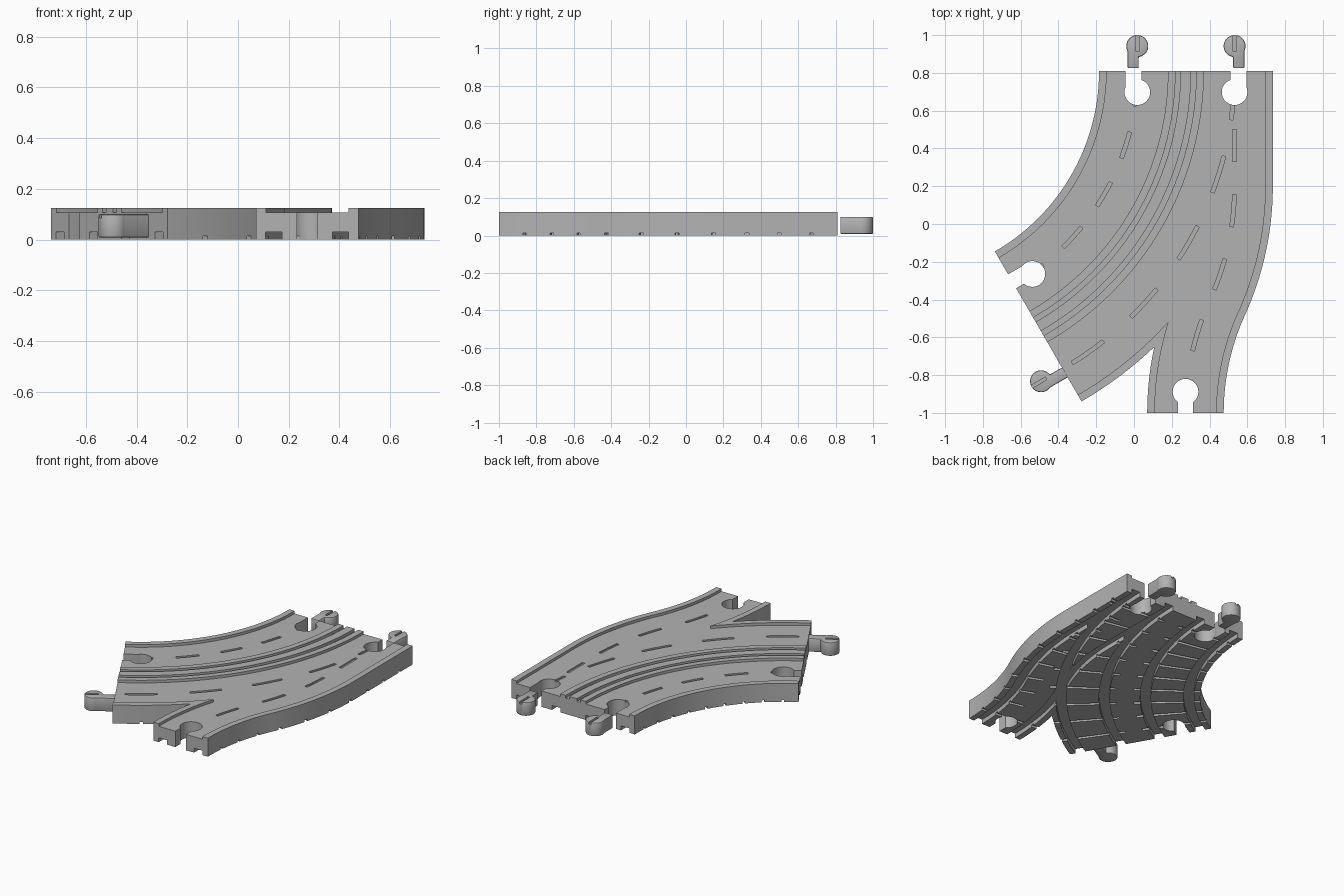
import bpy, bmesh, math
from mathutils import Vector

cube = bpy.data.objects.get("Cube")
if cube:
    bpy.data.objects.remove(cube, do_unlink=True)

grey = bpy.data.materials.new("light_grey_plastic")
grey.use_nodes = True
grey.diffuse_color = (0.45, 0.45, 0.45, 1)
grey.node_tree.nodes["Principled BSDF"].inputs["Base Color"].default_value = grey.diffuse_color

# Main dimensions
TOP, FLOOR, WALL = 0.125, 0.107, 0.04
HALF = 0.2025                          # half of a lane's width
CENTRE = Vector((-1.288, 0.81))        # centre of the sixty degree bend
SWEEP = math.radians(60)
R_IN, R_GAP0, R_GAP1, R_OUT = 1.103, 1.508, 1.618, 2.02
LANE_A, LANE_B = R_IN + HALF, R_GAP1 + HALF
S_ANGLE = 2 * math.atan(0.26 / 1.2)    # S-bend of the branch lane
S_R = 0.6 / math.sin(S_ANGLE)
S_STRAIGHT = 0.61
S_LEN = S_STRAIGHT + 2 * S_R * S_ANGLE


def steps(a, b, n):
    return [a + (b - a) * i / n for i in range(n + 1)]


def bend(angle, r):
    """Point on the curved road, angle measured from the back end."""
    return CENTRE + Vector((math.cos(angle), -math.sin(angle))) * r


def branch(s, off):
    """Point at distance s along the branch lane, shifted sideways by off."""
    if s < S_STRAIGHT:
        return Vector((0.5325 + off, 0.81 - s))
    if s > S_LEN:
        return Vector((0.2725 + off, -1 - (s - S_LEN)))
    a = (s - S_STRAIGHT) / S_R
    if a < S_ANGLE:
        return Vector((0.5325 - S_R, 0.2)) + Vector((math.cos(a), -math.sin(a))) * (S_R + off)
    a = (S_LEN - s) / S_R
    return Vector((0.2725 + S_R, -1)) - Vector((math.cos(a), -math.sin(a))) * (S_R - off)


def strip(path, a, b, lo, hi, n):
    """Band that follows a path between two sideways offsets."""
    ts = steps(a, b, n)
    return [path(t, lo) for t in ts] + [path(t, hi) for t in reversed(ts)]


def forked(r0, r1, half, ext):
    """Outline of the bend joined to the branch lane."""
    angles = steps(-ext, SWEEP + ext, 64)
    ss = steps(-ext, S_LEN + ext, 150)
    left = [p for p in (branch(s, -half) for s in ss) if (p - CENTRE).length > r1]
    d = left[0] - CENTRE
    fork = math.atan2(-d.y, d.x)
    return ([bend(a, r0) for a in angles]
            + [bend(a, r1) for a in reversed(angles) if a > fork + 0.002]
            + left + [branch(s, half) for s in reversed(ss)])


def keyhole(centre, out, side, r, lo, hi, length):
    """Round head with a neck running from it in direction out."""
    a0 = math.acos(hi / r)
    a1 = math.acos(lo / r) - 2 * math.pi
    pts = [(r * math.cos(a), r * math.sin(a)) for a in steps(a0, a1, 36)]
    pts += [(lo, length), (hi, length)]
    return [centre + side * u + out * v for u, v in pts]


def prisms(name, outlines, z0, z1):
    """One object made of upright prisms."""
    bm = bmesh.new()
    for pts in outlines:
        face = bm.faces.new([bm.verts.new((p.x, p.y, z0)) for p in pts])
        new = bmesh.ops.extrude_face_region(bm, geom=[face])["geom"]
        bmesh.ops.translate(bm, vec=(0, 0, z1 - z0),
                            verts=[v for v in new if isinstance(v, bmesh.types.BMVert)])
    bmesh.ops.recalc_face_normals(bm, faces=bm.faces)
    mesh = bpy.data.meshes.new(name)
    bm.to_mesh(mesh)
    bm.free()
    mesh.materials.append(grey)
    obj = bpy.data.objects.new(name, mesh)
    bpy.context.collection.objects.link(obj)
    return obj


def activate(obj):
    bpy.ops.object.select_all(action='DESELECT')
    obj.select_set(True)
    bpy.context.view_layer.objects.active = obj


def cut(obj, outlines, z0, z1):
    cutter = prisms("cutter", outlines, z0, z1)
    cutter.hide_render = True
    mod = obj.modifiers.new("cut", 'BOOLEAN')
    mod.operation, mod.solver, mod.object = 'DIFFERENCE', 'EXACT', cutter
    activate(obj)
    bpy.ops.object.modifier_apply(modifier=mod.name)
    bpy.data.objects.remove(cutter, do_unlink=True)


def finish(obj):
    activate(obj)
    bpy.ops.object.shade_smooth_by_angle(angle=math.radians(30))


# Road body
road = prisms("road", [forked(R_IN, R_OUT, HALF, 0)], 0, TOP)
EXT = 0.01
A0, A1 = -EXT, SWEEP + EXT

# Sunken lane floors and the two thin grooves between the lanes
cut(road, [forked(R_GAP1 + WALL, R_OUT - WALL, HALF - WALL, EXT),
           strip(bend, A0, A1, R_IN + WALL, R_GAP0 - WALL, 64),
           strip(bend, A0, A1, R_GAP0, R_GAP0 + 0.026, 64),
           strip(bend, A0, A1, R_GAP1 - 0.028, R_GAP1, 64)], FLOOR, TOP + 0.05)

# Engraved centre dashes
dashes = []
for i in range(5):
    mid = math.radians(5 + 12.5 * i)
    for r in (LANE_A, LANE_B):
        dashes.append(strip(bend, mid - 0.055, mid + 0.055, r - 0.01, r + 0.01, 4))
for i in range(4):
    s = 0.31 + 0.345 * i
    dashes.append(strip(branch, s, s + 0.17, -0.01, 0.01, 4))
cut(road, dashes, FLOOR - 0.01, TOP + 0.05)

# Wheel grooves underneath
TRACK, GROOVE = 0.132, 0.032
cut(road, [strip(bend, A0, A1, r + k * TRACK - GROOVE, r + k * TRACK + GROOVE, 64)
           for r in (LANE_A, LANE_B) for k in (-1, 1)], -0.05, 0.03)
cut(road, [strip(branch, -EXT, S_LEN + EXT, k * TRACK - GROOVE, k * TRACK + GROOVE, 80)
           for k in (-1, 1)], -0.05, 0.0295)

# Cross grooves underneath
ties = []
for i in range(9):
    mid = math.radians(5 + 6.25 * i)
    for r in (LANE_A, LANE_B):
        w = 0.01 / r
        ties.append(strip(bend, mid - w, mid + w, r - HALF - 0.002, r + HALF + 0.002, 1))
cut(road, ties, -0.05, 0.014)
ties = []
for i in range(10):
    s = 0.14 + 0.172 * i
    outside = (branch(s, -HALF) - CENTRE).length > R_OUT
    ties.append(strip(branch, s - 0.01, s + 0.01, -HALF - 0.01 if outside else 0, HALF + 0.01, 1))
cut(road, ties, -0.05, 0.0135)

# Lane ends: position, outward direction, sideways direction
X, Y = Vector((1, 0)), Vector((0, 1))
END_OUT = Vector((-math.sin(SWEEP), -math.cos(SWEEP)))
END_SIDE = Vector((math.cos(SWEEP), -math.sin(SWEEP)))
back_a = (bend(0, LANE_A), Y, X)
back_b = (bend(0, LANE_B), Y, -X)
front_a = (bend(SWEEP, LANE_A), END_OUT, END_SIDE)
front_b = (bend(SWEEP, LANE_B), END_OUT, -END_SIDE)
front_branch = (branch(S_LEN, 0), -Y, X)

# Keyhole sockets
sockets = [(e, -0.0625, 0.0225) for e in (back_a, back_b, front_a)]
sockets.append((front_branch, -0.04, 0.04))
cut(road, [keyhole(p - out * 0.112, out, side, 0.068, lo, hi, 0.14)
           for (p, out, side), lo, hi in sockets], -0.1, TOP + 0.1)
finish(road)

# Connector pegs with a slit in the head
for name, (p, out, side), gap in (("back_right_peg", back_a, 0.015),
                                  ("back_left_peg", back_b, 0.015),
                                  ("front_peg", front_b, -0.004)):
    reach = 0.132
    c = p + out * reach
    peg = prisms(name, [keyhole(c, -out, side, 0.058, -0.0525, 0.0075, reach - gap)], 0.008, 0.1)
    bevel = peg.modifiers.new("rounded_edges", 'BEVEL')
    bevel.width, bevel.segments = 0.007, 2
    bevel.limit_method, bevel.angle_limit = 'ANGLE', math.radians(60)
    activate(peg)
    bpy.ops.object.modifier_apply(modifier=bevel.name)
    w = side * 0.008
    tip = c + out * 0.07
    back = c - out * 0.03
    cut(peg, [[back - w, tip - w, tip + w, back + w]], 0.085, 0.2)
    finish(peg)
